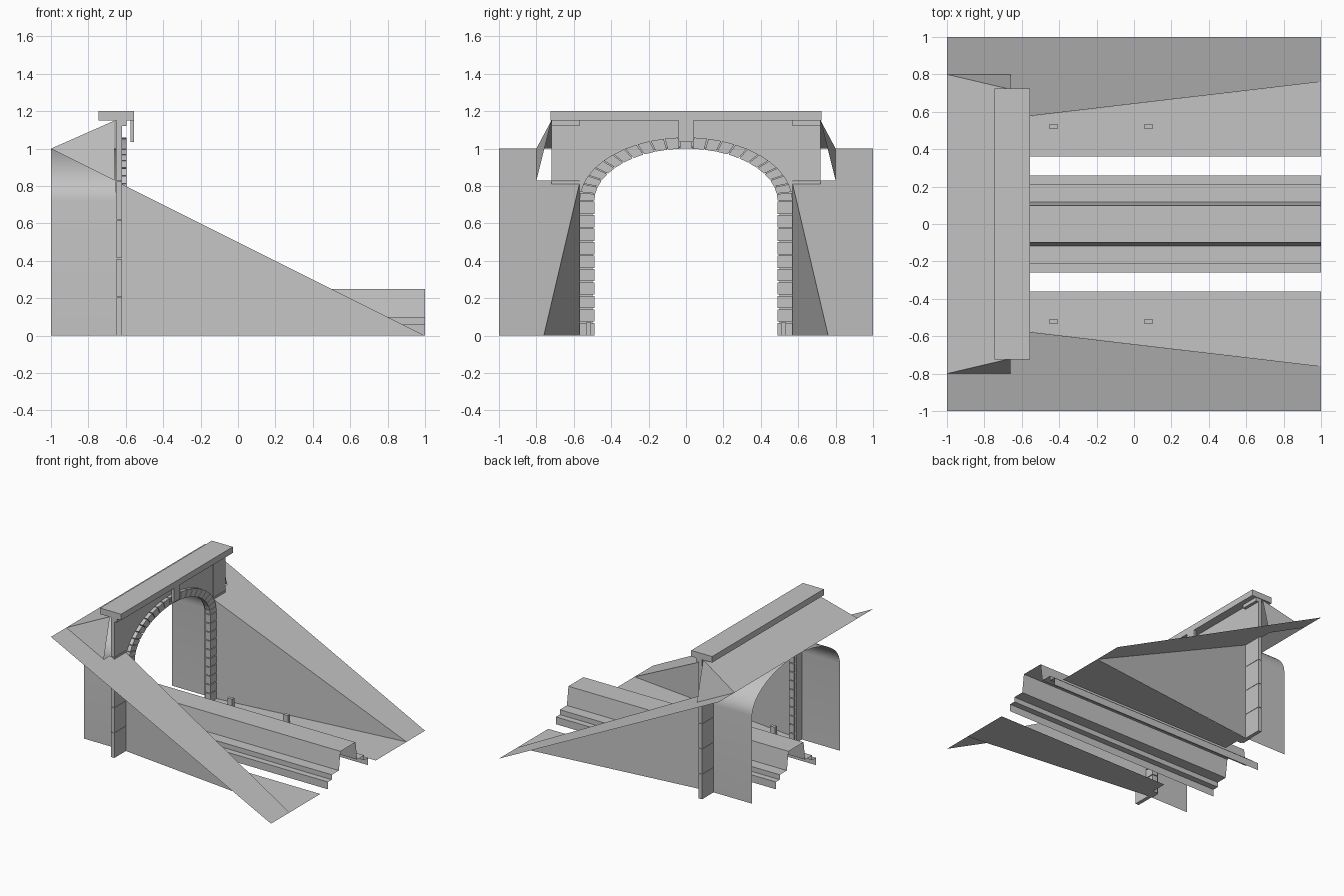
import bpy
from math import sin, cos, pi

cube = bpy.data.objects.get("Cube")
if cube:
    bpy.data.objects.remove(cube, do_unlink=True)

GREY = (0.55, 0.55, 0.55, 1.0)
concrete = bpy.data.materials.new("concrete grey")
concrete.use_nodes = True
concrete.diffuse_color = GREY
concrete.node_tree.nodes["Principled BSDF"].inputs["Base Color"].default_value = GREY


def build(name, verts, faces, smooth=False):
    mesh = bpy.data.meshes.new(name)
    mesh.from_pydata(verts, [], faces)
    mesh.materials.append(concrete)
    mesh.polygons.foreach_set("use_smooth", [smooth] * len(faces))
    mesh.update()
    obj = bpy.data.objects.new(name, mesh)
    bpy.context.collection.objects.link(obj)
    return obj


def prism(name, outline, x0, x1):
    """Solid extruded along x from a counterclockwise (y, z) outline."""
    n = len(outline)
    verts = [(x, y, z) for x in (x0, x1) for y, z in outline]
    faces = [tuple(reversed(range(n))), tuple(range(n, 2 * n))]
    faces += [(i, (i + 1) % n, n + (i + 1) % n, n + i) for i in range(n)]
    return build(name, verts, faces)


def box(name, x0, x1, y0, y1, z0, z1):
    return prism(name, [(y0, z0), (y1, z0), (y1, z1), (y0, z1)], x0, x1)


def sheet(name, profile, x0, x1, smooth=False):
    """Open surface swept along x from a (y, z) profile."""
    n = len(profile)
    verts = [(x, y, z) for x in (x0, x1) for y, z in profile]
    faces = [(i, n + i, n + i + 1, i + 1) for i in range(n - 1)]
    return build(name, verts, faces, smooth)


SPRING, TOP = 0.72, 1.15


def arch(half_width, rise, t):
    return (half_width * cos(t), SPRING + rise * sin(t))


def slope(x):
    return (1 - x) / 2


# Tunnel lining behind the portal
curve = [arch(0.57, 0.28, pi * i / 32) for i in range(33)]
sheet("tunnel_lining", [(0.57, 0)] + curve + [(-0.57, 0)], -1, -0.64, True)

# Portal wall with its arched opening
opening = [arch(0.5, 0.29, pi * i / 32) for i in range(32, -1, -1)]
prism("portal_wall",
      [(0.5, 0), (0.57, 0), (0.57, TOP), (-0.57, TOP), (-0.57, 0), (-0.5, 0)] + opening,
      -0.655, -0.625)

# Arch stones and jamb stones
STONES = 23
step = pi / STONES
for i in range(STONES):
    a, b = i * step + 0.006, (i + 1) * step - 0.006
    prism("arch_stone", [arch(0.49, 0.28, a), arch(0.57, 0.34, a),
                         arch(0.57, 0.34, b), arch(0.49, 0.28, b)], -0.64, -0.595)
COURSES = 10
height = SPRING / COURSES
for side in (-1, 1):
    inner, outer = sorted((side * 0.49, side * 0.57))
    for i in range(COURSES):
        box("jamb_stone", -0.64, -0.595, inner, outer,
            i * height + (0.003 if i else 0), (i + 1) * height - 0.003)

# Coping and centre bracket
box("coping", -0.745, -0.555, -0.725, 0.725, TOP, 1.2)
box("centre_bracket", -0.575, -0.555, -0.04, 0.04, 1.035, TOP)

# Bank over the tunnel
build("tunnel_bank", [(-1, -0.72, 1), (-0.66, -0.72, TOP), (-0.66, 0.72, TOP), (-1, 0.72, 1)],
      [(0, 1, 2, 3)])

for side, label in ((-1, "right"), (1, "left")):
    def mirrored(name, points, faces):
        if side < 0:
            faces = [tuple(reversed(f)) for f in faces]
        return build(label + "_" + name, [(x, side * y, z) for x, y, z in points], faces)

    # Pilaster built in courses, with its capital
    y0, y1 = sorted((side * 0.57, side * 0.72))
    for i in range(5):
        z0, z1 = i * 0.207, min((i + 1) * 0.207 - 0.003, TOP)
        box(label + "_pilaster_course", -0.65, -0.62, y0, y1, z0, z1)
    box(label + "_pilaster_head", -0.65, -0.62, y0, y1, 1.03, TOP)
    box(label + "_capital", -0.65, -0.595, y0, y1, 1.12, TOP)

    # Sloping bank beside the approach
    plan = [(-1, 1), (-1, 0.8), (-0.66, 0.8), (-0.66, 0.72), (-0.62, 0.72),
            (-0.62, 0.57), (1, 0.76), (1, 1)]
    mirrored("side_bank", [(x, y, slope(x)) for x, y in plan], [tuple(range(len(plan)))])

    # Fillet joining the side bank and the tunnel bank
    mirrored("bank_fillet",
             [(-1, 0.8, 1), (-1, 0.72, 1), (-0.66, 0.72, TOP), (-0.66, 0.8, slope(-0.66))],
             [(0, 1, 2), (0, 2, 3)])

    # Flared retaining wall
    mirrored("retaining_wall",
             [(-0.62, 0.57, 0), (1, 0.76, 0), (-0.62, 0.57, slope(-0.62))], [(0, 1, 2)])

    # Walkway and its small posts
    mirrored("walkway", [(-0.6, 0.36, 0), (1, 0.36, 0), (1, 0.76, 0), (-0.6, 0.572, 0)],
             [(0, 1, 2, 3)])
    p0, p1 = sorted((side * 0.507, side * 0.535))
    for x in (-0.43, 0.077):
        box(label + "_post", x - 0.022, x + 0.022, p0, p1, 0, 0.07)

# Stepped central beam, open underneath
half = [(0.26, 0), (0.26, 0.06), (0.21, 0.06), (0.21, 0.1), (0.118, 0.1), (0.098, 0.25)]
sheet("central_beam", half + [(-y, z) for y, z in reversed(half)], -1, 1)
